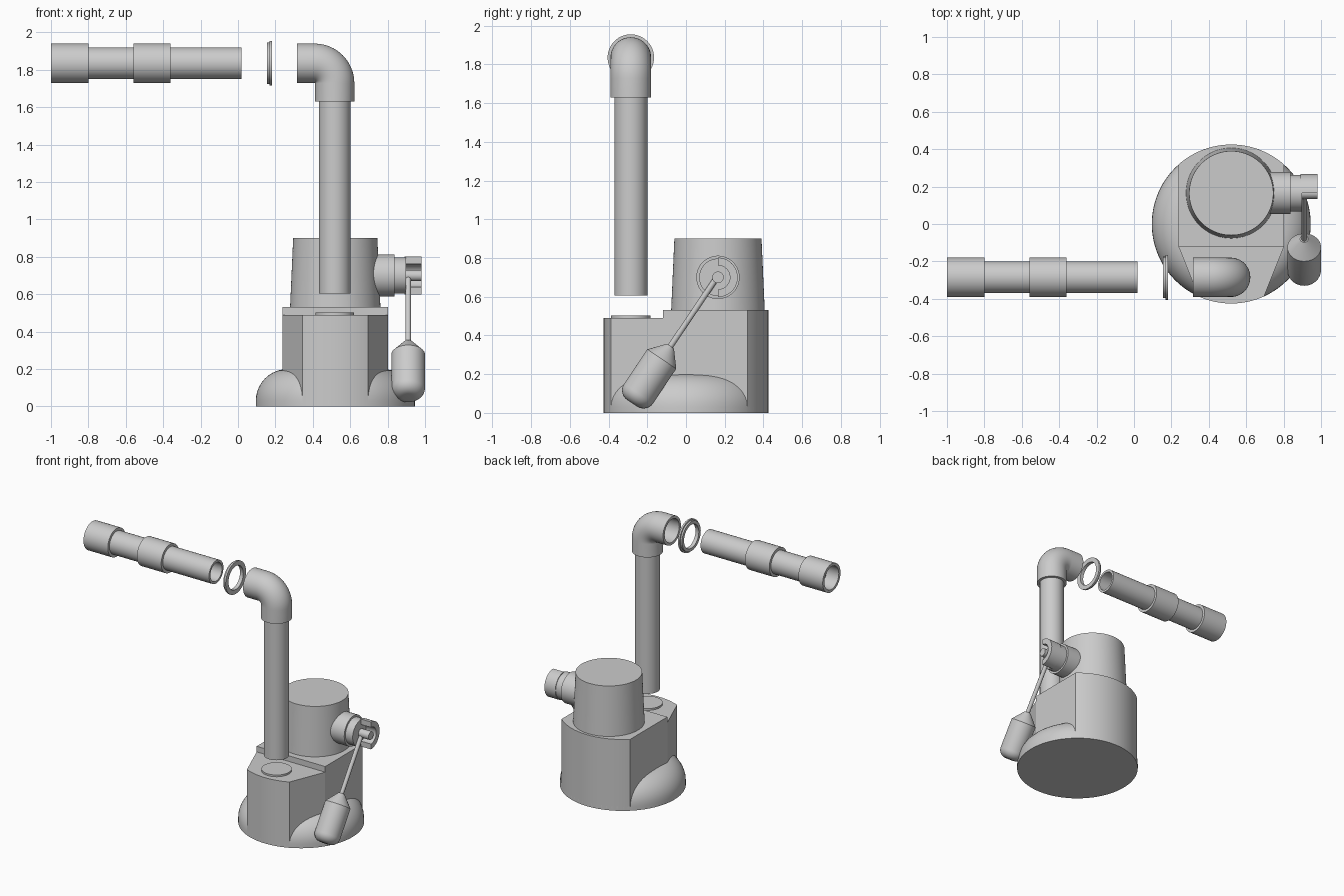
import bpy, bmesh
from math import pi, sin, cos, asin, sqrt
from mathutils import Matrix, Vector

if "Cube" in bpy.data.objects:
    bpy.data.objects.remove(bpy.data.objects["Cube"])

PIPE_Y, TOP_Z, RISER_X = -0.285, 1.835, 0.517
CX, BASE_R = 0.52, 0.425


def finish(name, bm, angle=35):
    bmesh.ops.remove_doubles(bm, verts=bm.verts, dist=1e-5)
    bmesh.ops.recalc_face_normals(bm, faces=bm.faces)
    me = bpy.data.meshes.new(name)
    bm.to_mesh(me)
    bm.free()
    ob = bpy.data.objects.new(name, me)
    bpy.context.collection.objects.link(ob)
    bpy.ops.object.select_all(action='DESELECT')
    ob.select_set(True)
    bpy.context.view_layer.objects.active = ob
    bpy.ops.object.shade_smooth_by_angle(angle=angle * pi / 180)
    return ob


def lathe(name, profile, loc, axis='Z', seg=48, arc=2 * pi, closed=False, mat=None):
    """Spin (radius, height) points about an axis; closed makes a tube section."""
    bm = bmesh.new()
    full = arc > 6.28
    rings = [[bm.verts.new((r * cos(arc * i / seg), r * sin(arc * i / seg), z))
              for r, z in profile] for i in range(seg + (not full))]
    n = len(profile)
    for i in range(seg):
        a, b = rings[i], rings[(i + 1) % len(rings)]
        for j in range(n if closed else n - 1):
            k = (j + 1) % n
            if profile[j][0] > 0 or profile[k][0] > 0:
                vs = [a[j], b[j], b[k], a[k]]
                if profile[j][0] == 0:
                    vs = [a[j], b[k], a[k]]
                elif profile[k][0] == 0:
                    vs = [a[j], b[j], a[k]]
                bm.faces.new(vs)
    if not full:
        bm.faces.new(rings[0])
        bm.faces.new(rings[-1])
    if mat is None:
        mat = Matrix.Rotation(pi / 2, 4, 'Y') if axis == 'X' else Matrix()
    bm.transform(Matrix.Translation(loc) @ mat)
    return finish(name, bm)


def solid(name, r, a, b, loc, axis='Z'):
    return lathe(name, [(0, a), (r, a), (r, b), (0, b)], loc, axis)


def tube(name, r, inner, a, b, loc, axis='Z', **kw):
    return lathe(name, [(inner, a), (r, a), (r, b), (inner, b)], loc, axis, closed=True, **kw)


def prism(name, pts, z0, z1):
    bm = bmesh.new()
    f = bm.faces.new([bm.verts.new((x, y, z0)) for x, y in pts])
    ext = bmesh.ops.extrude_face_region(bm, geom=[f], use_keep_orig=True)
    for v in ext['geom']:
        if isinstance(v, bmesh.types.BMVert):
            v.co.z = z1
    return finish(name, bm, 15)


def arc_pts(a0, a1, n=24):
    return [(CX + BASE_R * cos(a0 + (a1 - a0) * i / n),
             BASE_R * sin(a0 + (a1 - a0) * i / n)) for i in range(n + 1)]


# Rounded foot of the pump
fillet = [(0.255 + 0.17 * cos(t * pi / 20), 0.03 + 0.17 * sin(t * pi / 20)) for t in range(11)]
lathe('base_foot', [(0, 0), (BASE_R, 0)] + fillet + [(0, 0.2)], (CX, 0, 0), seg=72)

# Flat-sided body with tapered front, and the raised rear deck
hx = 0.2825
back = arc_pts(pi / 2 - asin(hx / BASE_R), pi / 2 + asin(hx / BASE_R))
fa = asin(0.175 / BASE_R)
front = arc_pts(-pi / 2 - fa, -pi / 2 + fa)
shoulders_l, shoulders_r = (CX - hx, -0.12), (CX + hx, -0.12)
prism('pump_body', back + [shoulders_l] + front + [shoulders_r], 0, 0.49)
prism('rear_deck', back + [shoulders_l, shoulders_r], 0.49, 0.532)
solid('outlet_boss', 0.102, 0.48, 0.503, (RISER_X, PIPE_Y, 0))

# Tapered motor housing
lathe('motor_housing', [(0, 0.52), (0.242, 0.52), (0.225, 0.9), (0, 0.9)], (CX, 0.165, 0), seg=72)

# Float switch: stepped boss, half collar and axle along x
sw = (0, 0.165, 0.70)
lathe('switch_boss', [(0, 0.68), (0.112, 0.68), (0.112, 0.838), (0.097, 0.838),
                      (0.097, 0.897), (0, 0.897)], sw, 'X')
tube('switch_half_collar', 0.102, 0.062, 0.89, 0.98, sw, 'X', seg=24, arc=pi)
solid('switch_axle', 0.03, 0.89, 0.98, sw, 'X')

# Float arm and float, hanging down and forward
top, shoulder = Vector((0.91, 0.16, 0.70)), Vector((0.91, -0.125, 0.278))
d = (shoulder - top).normalized()
tilt = d.to_track_quat('Z', 'Y').to_matrix().to_4x4()
L = (shoulder - top).length
lathe('float_arm', [(0, 0), (0.015, 0), (0.015, L), (0, L)], top, seg=20, mat=tilt)
nose = [(0.03 + 0.06 * cos(t * pi / 16), 0.215 + 0.06 * sin(t * pi / 16)) for t in range(9)]
lathe('float', [(0, -0.08), (0.022, -0.08), (0.09, 0)] + nose + [(0, 0.275)], shoulder, mat=tilt)

# Riser pipe
tube('riser_pipe', 0.085, 0.068, 0.605, 1.71, (RISER_X, PIPE_Y, 0))

# Elbow: hollow sweep along straight, quarter bend, straight
R = 0.107
bx, bz = RISER_X - R, TOP_Z - R
path = [(RISER_X, 1.63, 0.0)]
path += [(bx + R * cos(t * pi / 32), bz + R * sin(t * pi / 32), t * pi / 32) for t in range(17)]
path += [(0.315, TOP_Z, pi / 2)]
bm = bmesh.new()
SEG = 48
walls = []
for r in (0.105, 0.0855):
    rings = [[bm.verts.new((x + r * cos(2 * pi * i / SEG) * cos(a),
                            PIPE_Y + r * sin(2 * pi * i / SEG),
                            z + r * cos(2 * pi * i / SEG) * sin(a))) for i in range(SEG)]
             for x, z, a in path]
    for p, q in zip(rings, rings[1:]):
        for i in range(SEG):
            j = (i + 1) % SEG
            bm.faces.new((p[i], p[j], q[j], q[i]))
    walls.append(rings)
for e in (0, -1):
    o, n = walls[0][e], walls[1][e]
    for i in range(SEG):
        j = (i + 1) % SEG
        bm.faces.new((o[i], o[j], n[j], n[i]))
finish('elbow', bm)

# Stepped sealing ring
axis_loc = (0, PIPE_Y, TOP_Z)
lathe('seal_ring', [(0.087, 0.155), (0.11, 0.155), (0.11, 0.168), (0.12, 0.168),
                    (0.12, 0.182), (0.087, 0.182)], axis_loc, 'X', closed=True)

# Discharge pipe with end socket and middle coupling
tube('discharge_pipe', 0.085, 0.068, -0.9, 0.02, axis_loc, 'X')
for name, a in (('end_socket', -1.0), ('middle_coupling', -0.56)):
    tube(name, 0.105, 0.0845, a, a + 0.2, axis_loc, 'X')
